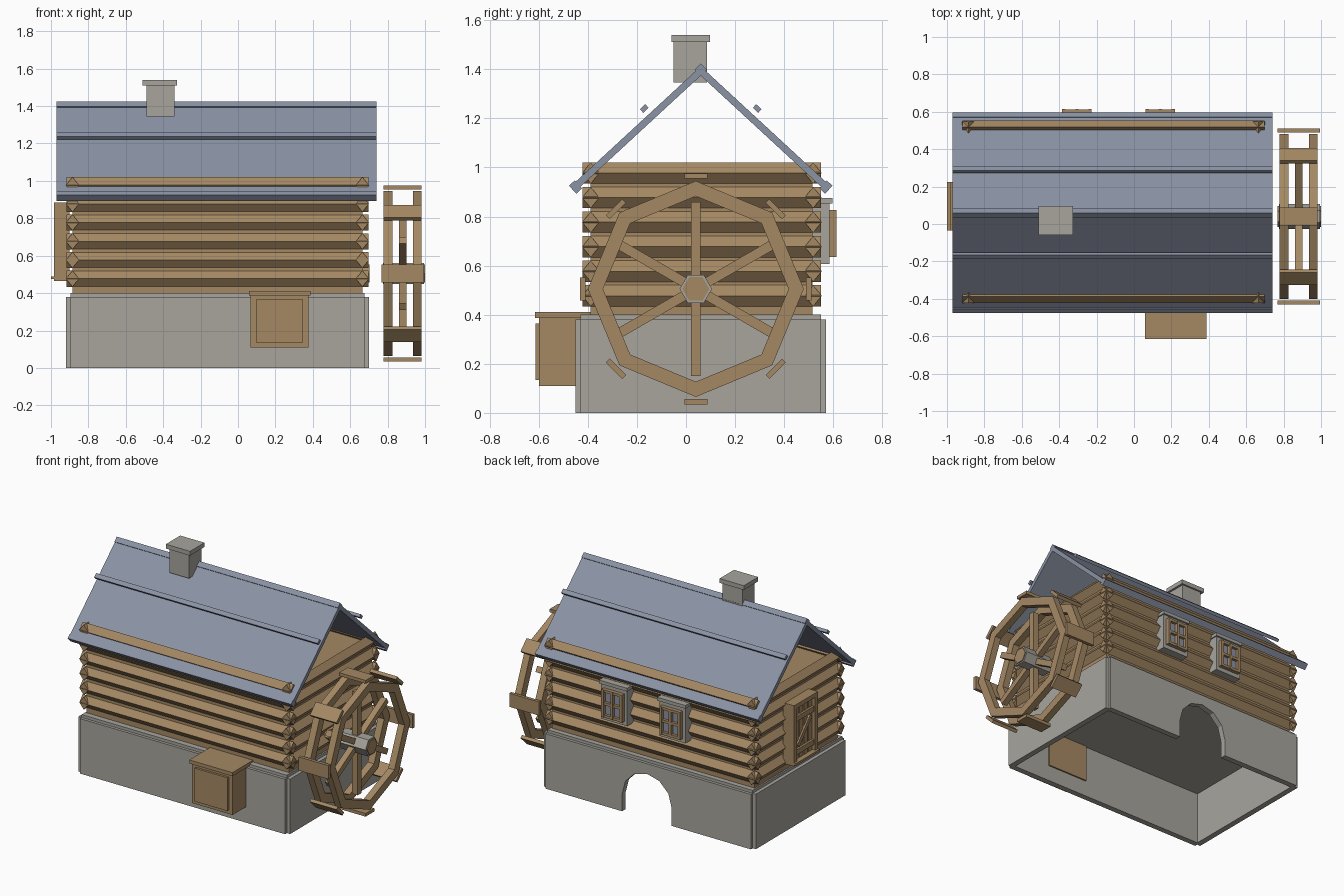
import bpy, bmesh, math
from mathutils import Matrix, Vector

if "Cube" in bpy.data.objects:
    bpy.data.objects.remove(bpy.data.objects["Cube"])


def make_mat(name, col):
    m = bpy.data.materials.new(name)
    m.diffuse_color = (*col, 1)
    m.use_nodes = True
    m.node_tree.nodes["Principled BSDF"].inputs["Base Color"].default_value = m.diffuse_color
    return m


WOOD = make_mat("wood brown", (.376, .25, .127))
STONE = make_mat("stone grey", (.392, .376, .337))
SLATE = make_mat("slate blue", (.254, .287, .366))


def finish(name, bm, mat):
    bmesh.ops.recalc_face_normals(bm, faces=bm.faces)
    me = bpy.data.meshes.new(name)
    bm.to_mesh(me)
    bm.free()
    me.materials.append(mat)
    ob = bpy.data.objects.new(name, me)
    bpy.context.collection.objects.link(ob)
    return ob


def box(name, x, y, z, mat, tilt=0.0):
    """Box from axis ranges, optionally tilted about x through its centre."""
    bm = bmesh.new()
    c = Vector((sum(x) / 2, sum(y) / 2, sum(z) / 2))
    s = (x[1] - x[0], y[1] - y[0], z[1] - z[0])
    bmesh.ops.create_cube(bm, size=1, matrix=Matrix.Translation(c)
                          @ Matrix.Rotation(tilt, 4, 'X') @ Matrix.Diagonal((*s, 1)))
    return finish(name, bm, mat)


def prism(name, pts, lo, hi, axis, mat):
    """Extrude a 2D outline along x (pts = y,z) or along y (pts = x,z)."""
    bm = bmesh.new()
    place = (lambda p, t: (t, p[0], p[1])) if axis == 'x' else (lambda p, t: (p[0], t, p[1]))
    a = [bm.verts.new(place(p, lo)) for p in pts]
    b = [bm.verts.new(place(p, hi)) for p in pts]
    bm.faces.new(a)
    bm.faces.new(b)
    for i in range(len(pts)):
        j = (i + 1) % len(pts)
        bm.faces.new((a[i], a[j], b[j], b[i]))
    return finish(name, bm, mat)


def ngon(cx, cz, r, n, start=0.0):
    return [(cx + r * math.cos(start + math.tau * i / n),
             cz + r * math.sin(start + math.tau * i / n)) for i in range(n)]


# Hollow stone base with notched corners, open underneath
box("base_front", (-.895, .675), (-.45, -.41), (0, .38), STONE)
for x in ((-.92, -.88), (.66, .70)):
    box("base_side", x, (-.43, .55), (0, .38), STONE)
box("base_top", (-.895, .675), (-.43, .55), (.365, .40), STONE)

# Back base wall with arched tunnel
arch = [(-.10 - .19 * math.cos(a), .12 + .19 * math.sin(a))
        for a in [math.pi * i / 6 for i in range(7)]]
prism("base_back", [(-.895, 0), (-.29, 0)] + arch + [(.09, 0), (.675, 0), (.675, .38), (-.895, .38)],
      .53, .57, 'y', STONE)

# Log walls around a plain core
box("wall_core", (-.885, .665), (-.39, .515), (.40, .96), WOOD)
HW, HH = .035, .043
for i in range(6):
    z = .477 + .1 * i
    for c in (-.388, .518):
        prism("long_log", [(c - HW, z), (c, z - HH), (c + HW, z), (c, z + HH)], -.917, .697, 'x', WOOD)
    for c in (-.885, .665):
        prism("cross_log", [(c - HW, z), (c, z - HH), (c + HW, z), (c, z + HH)], -.422, .549, 'y', WOOD)

# Roof slabs, battens, eave bars and ridge
RX = (-.97, .74)
RIDGE, SLOPE = (.06, 1.395), math.atan2(.48, .52)
for s in (-1, 1):
    ey, ez = RIDGE[0] + s * .51, RIDGE[1] - .475
    my, mz = (ey + RIDGE[0]) / 2, (ez + RIDGE[1]) / 2
    L = math.hypot(.51, .475) / 2
    box("roof_slab", RX, (my - L, my + L), (mz - .014, mz + .014), SLATE, -s * SLOPE)
    box("eave_bar", RX, (ey - .016, ey + .016), (ez - .022, ez + .022), SLATE, -s * SLOPE)
    by = RIDGE[0] + s * .23
    box("roof_batten", RX, (by - .015, by + .015), (1.23, 1.25), SLATE, -s * SLOPE)
box("ridge_bar", RX, (.042, .078), (1.38, 1.416), SLATE, math.pi / 4)

# Chimney
box("chimney", (-.49, -.34), (-.05, .085), (1.345, 1.51), STONE)
box("chimney_cap", (-.51, -.325), (-.06, .097), (1.51, 1.54), STONE)

# Wooden hatch box on the front
box("hatch_box", (.067, .378), (-.598, -.40), (.11, .39), WOOD)
box("hatch_panel", (.097, .348), (-.613, -.59), (.135, .365), WOOD)
box("hatch_cap", (.058, .388), (-.615, -.39), (.387, .412), WOOD)

# Plank door on the left gable side
DY, DZ = (-.035, .225), (.465, .885)
for y in ((DY[0], DY[0] + .03), (DY[1] - .03, DY[1])):
    box("door_post", (-.985, -.90), y, DZ, WOOD)
box("door_lintel", (-.985, -.90), DY, (.855, .885), WOOD)
box("door_backing", (-.945, -.90), DY, DZ, WOOD)
for i in range(4):
    y = .0 + .05 * i
    box("door_plank", (-.965, -.94), (y, y + .04), (.48, .85), WOOD)
for z in (.53, .76):
    box("door_rail", (-.98, -.96), (0, .19), (z, z + .035), WOOD)
box("door_brace", (-.976, -.96), (-.01, .20), (.645, .675), WOOD, math.radians(-48))
box("door_step", (-1.0, -.90), DY, (.475, .49), WOOD)

# Back windows: stone surround, panes, wooden bars
for cx in (-.305, .14):
    box("window_surround", (cx - .10, cx + .10), (.50, .585), (.607, .86), STONE)
    box("window_cap", (cx - .108, cx + .108), (.50, .597), (.853, .876), STONE)
    box("window_glass", (cx - .07, cx + .07), (.58, .592), (.64, .82), SLATE)
    for dx in (-.07, 0, .07):
        box("window_upright", (cx + dx - .009, cx + dx + .009), (.58, .614), (.635, .826), WOOD)
    for z in (.644, .73, .817):
        box("window_crossbar", (cx - .079, cx + .079), (.58, .611), (z - .009, z + .009), WOOD)

# Water wheel
CY, CZ = .04, .505


def ring(name, x0, x1, ro, ri, n):
    bm = bmesh.new()
    rows = []
    for x, r in ((x0, ro), (x1, ro), (x1, ri), (x0, ri)):
        rows.append([bm.verts.new((x, *p)) for p in ngon(CY, CZ, r, n)])
    for k in range(4):
        a, b = rows[k], rows[(k + 1) % 4]
        for i in range(n):
            j = (i + 1) % n
            bm.faces.new((a[i], a[j], b[j], b[i]))
    return finish(name, bm, WOOD)


for x0, x1 in ((.778, .826), (.935, .982)):
    ring("wheel_rim", x0, x1, .44, .378, 8)
for i in range(8):
    a = math.tau * i / 8
    y, z = CY + .46 * math.cos(a), CZ + .46 * math.sin(a)
    e = .012 if i % 4 == 0 else 0
    box("wheel_paddle", (.778 - e, .982 + e), (y - .047, y + .047), (z - .011, z + .011),
        WOOD, a - math.pi / 2)
for i in range(3):
    box("wheel_spoke", (.86, .902), (CY - .355, CY + .355), (CZ - .02, CZ + .02),
        WOOD, math.radians(30 + 60 * i))
prism("wheel_hub", ngon(CY, CZ, .066, 6), .775, .994, 'x', STONE)
prism("wheel_axle", ngon(CY, CZ, .055, 6), .768, 1.0, 'x', WOOD)
prism("wall_bearing", ngon(CY, CZ, .055, 6), .65, .703, 'x', WOOD)
